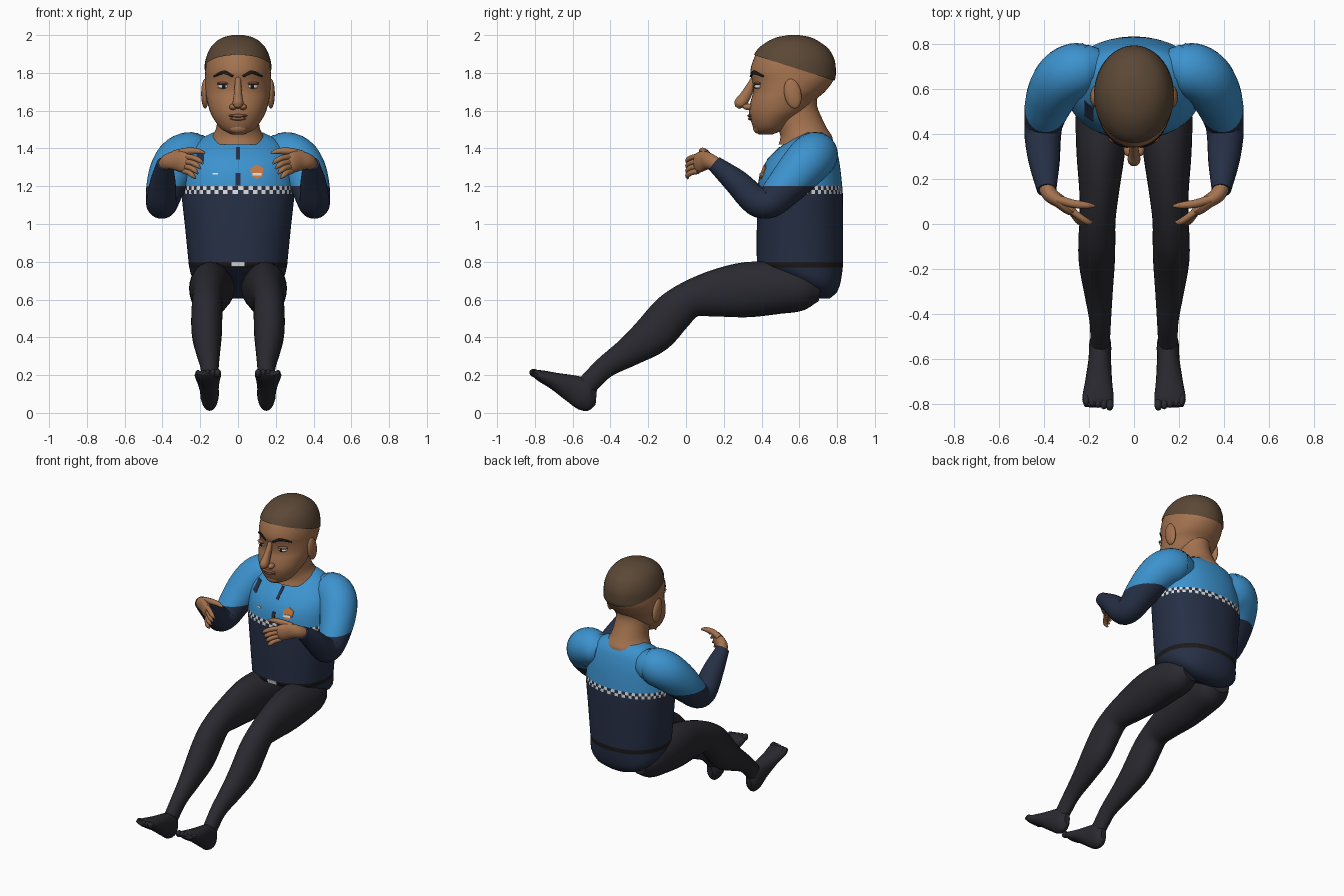
import bpy, bmesh, math
from mathutils import Vector

if "Cube" in bpy.data.objects:
    bpy.data.objects.remove(bpy.data.objects["Cube"])

made = []


def material(name, r, g, b):
    m = bpy.data.materials.new(name)
    m.use_nodes = True
    m.diffuse_color = (r, g, b, 1)
    bsdf = next(n for n in m.node_tree.nodes if n.type == 'BSDF_PRINCIPLED')
    bsdf.inputs["Base Color"].default_value = (r, g, b, 1)
    bsdf.inputs["Roughness"].default_value = 0.8
    return m


skin = material("skin brown", .37, .17, .078)
lip = material("lip brown", .27, .11, .06)
hair_brown = material("hair brown", .105, .064, .036)
blue = material("shirt blue", .045, .29, .62)
navy = material("shirt navy", .019, .029, .06)
charcoal = material("trouser charcoal", .022, .022, .029)
black = material("soft black", .012, .01, .011)
white = material("white", .75, .75, .75)
orange = material("badge orange", .58, .2, .06)


def finish(name, bm, mats, rule=None):
    bmesh.ops.recalc_face_normals(bm, faces=bm.faces)
    if rule:
        for f in bm.faces:
            f.material_index = rule(f.calc_center_median())
    me = bpy.data.meshes.new(name)
    bm.to_mesh(me)
    bm.free()
    for m in mats:
        me.materials.append(m)
    ob = bpy.data.objects.new(name, me)
    bpy.context.collection.objects.link(ob)
    made.append(ob)
    return ob


def hermite(ts, keys, t):
    """Smooth interpolation of tuples at parameter t."""
    n = len(ts)

    def slope(i, c):
        a, b = max(i - 1, 0), min(i + 1, n - 1)
        return (keys[b][c] - keys[a][c]) / (ts[b] - ts[a])
    i = max(k for k in range(n - 1) if ts[k] <= t or k == 0)
    h = ts[i + 1] - ts[i]
    u = min(max((t - ts[i]) / h, 0), 1)
    s = u * u * (3 - 2 * u)
    return [keys[i][c] * (1 - s) + keys[i + 1][c] * s
            + h * u * (1 - u) * ((1 - u) * slope(i, c) - u * slope(i + 1, c))
            for c in range(len(keys[0]))]


def subdivide(ts, n):
    return [a + (b - a) * k / n for a, b in zip(ts, ts[1:]) for k in range(n)] + [ts[-1]]


def skin_rings(rings):
    bm = bmesh.new()
    vs = [[bm.verts.new(p) for p in r] for r in rings]
    n = len(vs[0])
    for a, b in zip(vs, vs[1:]):
        for i in range(n):
            bm.faces.new((a[i], a[(i + 1) % n], b[(i + 1) % n], b[i]))
    bm.faces.new(vs[0])
    bm.faces.new(vs[-1])
    return bm


def power(v, e):
    return math.copysign(abs(v) ** (2 / e), v)


def loft(keys, seg=40, e=2.0, n=3):
    """Stacked level sections given as (z, front y, back y, half width)."""
    ts = [k[0] for k in keys]
    rings = []
    for z in subdivide(ts, n):
        _, f, b, w = hermite(ts, keys, z)
        ang = [math.tau * i / seg for i in range(seg)]
        rings.append([(w * power(math.cos(a), e),
                       (f + b) / 2 + (b - f) / 2 * power(math.sin(a), e), z) for a in ang])
    return skin_rings(rings)


def tube(keys, side=1, seg=20, ref=(1, 0, 0), n=4):
    """Limb along (x, y, z, radius along ref, other radius)."""
    ts = [0]
    for a, b in zip(keys, keys[1:]):
        ts.append(ts[-1] + (Vector(b[:3]) - Vector(a[:3])).length)
    pts = [hermite(ts, keys, t) for t in subdivide(ts, n)]
    rings = []
    for i, p in enumerate(pts):
        t = (Vector(pts[min(i + 1, len(pts) - 1)][:3]) - Vector(pts[max(i - 1, 0)][:3])).normalized()
        u = Vector(ref)
        u = (u - t * u.dot(t)).normalized()
        v = t.cross(u)
        ring = []
        for k in range(seg):
            a = math.tau * k / seg
            q = Vector(p[:3]) + u * p[3] * math.cos(a) + v * p[4] * math.sin(a)
            ring.append((q.x * side, q.y, q.z))
        rings.append(ring)
    return skin_rings(rings)


def ball(name, pos, size, mat, tilt=0):
    bm = bmesh.new()
    bmesh.ops.create_uvsphere(bm, u_segments=20, v_segments=12, radius=1)
    ob = finish(name, bm, [mat])
    ob.location, ob.scale, ob.rotation_euler.x = pos, size, tilt
    return ob


# Torso with belt, checked band and two-tone shirt
TORSO = [(.605, .69, .76, .08), (.64, .64, .80, .17), (.70, .52, .82, .235),
         (.77, .385, .83, .258), (.80, .375, .832, .262), (1.0, .375, .832, .282),
         (1.16, .38, .83, .30), (1.18, .381, .829, .30), (1.20, .383, .827, .299),
         (1.27, .395, .82, .292), (1.34, .43, .81, .28), (1.40, .49, .795, .25),
         (1.45, .55, .775, .20), (1.485, .60, .74, .13)]
TZ = [k[0] for k in TORSO]
SEG, POW = 80, 2.2


def torso_rule(c):
    if c.z > 1.2:
        return 0
    if c.z < 1.16:
        return 2 if .77 < c.z < .80 else 1
    _, f, b, w = hermite(TZ, TORSO, c.z)
    s, k = (c.y - (f + b) / 2) / ((b - f) / 2), c.x / w
    a = math.atan2(math.copysign(abs(s) ** (POW / 2), s), math.copysign(abs(k) ** (POW / 2), k))
    cell = math.floor((a % math.tau) / math.tau * SEG)
    return 3 if (cell + (c.z > 1.18)) % 2 else 1


finish("torso", loft(TORSO, SEG, POW, 2), [blue, navy, black, white], torso_rule)


# Thin plates that follow the chest
def plate(name, outline, mat, lift=.004):
    bm = bmesh.new()
    front, back = [], []
    for x, z in outline:
        _, f, b, w = hermite(TZ, TORSO, z)
        y = (f + b) / 2 - (b - f) / 2 * (1 - (abs(x) / w) ** POW) ** (1 / POW)
        front.append((x, y - lift, z))
        back.append((x, y + .002, z))
    finish(name, skin_rings([front, back]), [mat])


def rect(x, z, w, h):
    return [(x - w, z - h), (x + w, z - h), (x + w, z + h), (x - w, z + h)]


plate("upper_placket", rect(0, 1.375, .01, .033), navy)
plate("lower_placket", rect(0, 1.237, .012, .032), navy)
plate("chest_radio", rect(-.2, 1.36, .02, .03), navy, .007)
plate("name_strip", rect(-.12, 1.266, .014, .004), white)
plate("belt_buckle", rect(0, .787, .035, .013), white, .007)
plate("badge", [(.10, 1.238), (.13, 1.255), (.135, 1.295), (.10, 1.315), (.065, 1.295), (.07, 1.255)], orange)
plate("badge_strip", rect(.10, 1.263, .024, .007), white, .007)

# Neck and head
finish("neck", loft([(1.42, .49, .77, .15), (1.46, .50, .775, .14), (1.50, .49, .75, .118),
                     (1.56, .47, .72, .108), (1.63, .46, .693, .106), (1.70, .47, .70, .11)]), [skin])
HEAD = [(1.475, .385, .46, .035), (1.50, .362, .52, .085), (1.55, .342, .58, .125),
        (1.60, .333, .65, .15), (1.66, .345, .69, .165), (1.70, .355, .735, .172),
        (1.76, .35, .78, .175), (1.80, .34, .785, .174), (1.86, .353, .78, .167),
        (1.92, .385, .75, .145), (1.96, .435, .70, .112), (1.985, .49, .65, .07),
        (1.996, .55, .59, .025)]
finish("head", loft(HEAD), [skin])

# Cropped hair shell with a sloping hairline
bm = loft([(z + .004, f - .007, b + .008, w + .006) for z, f, b, w in HEAD], 48)
bmesh.ops.bisect_plane(bm, geom=bm.verts[:] + bm.edges[:] + bm.faces[:], plane_co=(0, .36, 1.895),
                       plane_no=(0, .32, 1), clear_inner=True)
finish("cropped_hair", bm, [hair_brown])

# Face
finish("nose", tube([(0, .36, 1.775, .014, .014), (0, .342, 1.73, .018, .022), (0, .31, 1.67, .024, .03),
                     (0, .283, 1.635, .028, .03), (0, .272, 1.615, .012, .012)]), [skin])
ball("upper_lip", (0, .342, 1.573), (.05, .018, .009), lip)
ball("lower_lip", (0, .346, 1.558), (.042, .018, .010), lip)
ball("chin", (0, .385, 1.508), (.05, .03, .03), skin)

for s, tag in ((1, "left"), (-1, "right")):
    ball(tag + "_nostril", (.026 * s, .33, 1.62), (.02, .03, .017), skin)
    ball(tag + "_eye", (.075 * s, .383, 1.728), (.032, .022, .013), white)
    ball(tag + "_iris", (.075 * s, .367, 1.728), (.012, .009, .012), black)
    ball(tag + "_eyelid", (.075 * s, .382, 1.744), (.038, .025, .009), lip)
    ball(tag + "_ear", (.174 * s, .565, 1.69), (.021, .045, .08), skin, .2)
    finish(tag + "_eyebrow", tube([(.027, .343, 1.782, .006, .006), (.075, .358, 1.803, .006, .01),
                                   (.128, .41, 1.782, .004, .005)], s, 10, (0, 1, 0)), [black])

    # Arms, blue at the shoulder and navy below
    bm = tube([(.15, .70, 1.37, .08, .08), (.23, .69, 1.37, .118, .118), (.30, .66, 1.345, .125, .125),
               (.35, .60, 1.28, .118, .118), (.385, .52, 1.19, .102, .102), (.402, .44, 1.115, .085, .085),
               (.405, .375, 1.12, .08, .08), (.398, .27, 1.22, .068, .068), (.388, .15, 1.32, .043, .043)],
              s, 28)
    bmesh.ops.bisect_plane(bm, geom=bm.verts[:] + bm.edges[:] + bm.faces[:],
                           plane_co=(0, 0, 1.2), plane_no=(0, 0, 1))
    finish(tag + "_arm", bm, [blue, navy], lambda c: 0 if c.z > 1.2 and c.y > .4 else 1)

    # Hands with a pointing thumb and half-curled fingers
    finish(tag + "_palm", tube([(.392, .17, 1.31, .036, .036), (.372, .13, 1.33, .042, .034),
                                (.33, .10, 1.335, .052, .03), (.285, .065, 1.325, .054, .026),
                                (.262, .05, 1.32, .04, .014)], s, 16, (0, 0, 1)), [skin])
    finish(tag + "_thumb", tube([(.34, .11, 1.37, .02, .02), (.27, .09, 1.385, .019, .019),
                                 (.21, .083, 1.385, .015, .015), (.175, .08, 1.375, .006, .006)],
                                s, 10, (0, 0, 1)), [skin])
    for i in range(4):
        d = .026 * i
        finish(f"{tag}_finger_{i + 1}",
               tube([(.285, .065, 1.358 - d, .015, .015), (.235 + d * .3, .028, 1.35 - d, .015, .015),
                     (.202 + d * .5, .008, 1.335 - d, .013, .013), (.185 + d * .5, .01, 1.318 - d, .005, .005)],
                    s, 10, (0, 0, 1)), [skin])

    # Legs, feet and toes
    finish(tag + "_leg", tube([(.12, .70, .66, .07, .07), (.13, .62, .66, .11, .118), (.14, .50, .66, .118, .135),
                               (.148, .32, .652, .108, .146), (.155, .14, .63, .088, .122),
                               (.162, .02, .60, .08, .098), (.165, -.07, .53, .082, .108),
                               (.165, -.17, .42, .08, .108), (.158, -.30, .325, .064, .08),
                               (.15, -.43, .24, .048, .058), (.15, -.52, .15, .043, .055)], s, 28), [charcoal])
    finish(tag + "_foot", tube([(.15, -.475, .085, .02, .04), (.15, -.515, .09, .046, .084),
                                (.152, -.60, .128, .05, .073), (.157, -.70, .17, .06, .045),
                                (.16, -.78, .20, .07, .028), (.16, -.81, .212, .06, .014)], s), [charcoal])
    for i in range(5):
        ball(f"{tag}_toe_{i + 1}", ((.108 + .026 * i) * s, -.802 + .006 * i, .21),
             (.018 - .001 * i, .028, .022 - .002 * i), charcoal, -.4)

# Smooth shading, keeping hard edges
bpy.ops.object.select_all(action='DESELECT')
for ob in made:
    ob.select_set(True)
bpy.context.view_layer.objects.active = made[0]
bpy.ops.object.shade_smooth_by_angle(angle=math.radians(40))
